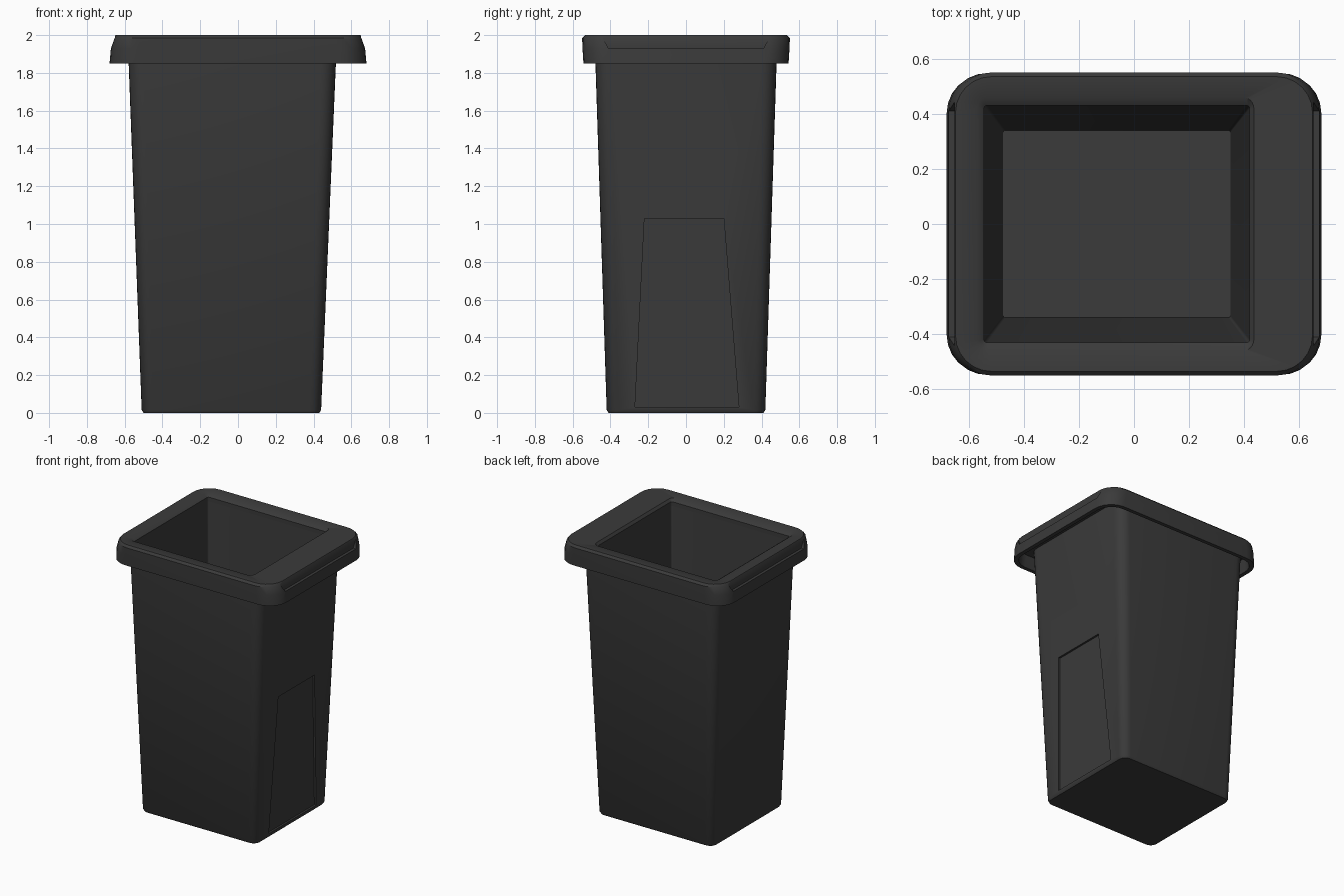
import bpy, bmesh, math

cube = bpy.data.objects.get("Cube")
if cube:
    bpy.data.objects.remove(cube)

plastic = bpy.data.materials.new("charcoal plastic")
plastic.use_nodes = True
colour = (0.043, 0.043, 0.043, 1)
plastic.diffuse_color = colour
plastic.node_tree.nodes["Principled BSDF"].inputs["Base Color"].default_value = colour


def ring(x0, x1, y, z, r, steps=6):
    """Rounded rectangle at height z, as a list of points."""
    points = []
    for k, (cx, cy) in enumerate([(x1 - r, y - r), (x0 + r, y - r),
                                  (x0 + r, r - y), (x1 - r, r - y)]):
        for i in range(steps + 1):
            a = math.pi / 2 * (k + i / steps)
            points.append((cx + r * math.cos(a), cy + r * math.sin(a), z))
    return points


def make_object(name, bm):
    bmesh.ops.recalc_face_normals(bm, faces=bm.faces)
    mesh = bpy.data.meshes.new(name)
    bm.to_mesh(mesh)
    bm.free()
    mesh.materials.append(plastic)
    obj = bpy.data.objects.new(name, mesh)
    bpy.context.collection.objects.link(obj)
    return obj


def loft(name, rings, closed=False):
    """Skin through the rings, ending in caps or joining back to the start."""
    bm = bmesh.new()
    loops = [[bm.verts.new(p) for p in points] for points in rings]
    pairs = list(zip(loops, loops[1:]))
    if closed:
        pairs.append((loops[-1], loops[0]))
    else:
        bm.faces.new(loops[0])
        bm.faces.new(loops[-1])
    for a, b in pairs:
        for i in range(len(a)):
            j = (i + 1) % len(a)
            bm.faces.new((a[i], a[j], b[j], b[i]))
    return make_object(name, bm)


def cut(target, quad, depth):
    """Subtract a prism made by pushing the quad outwards along x."""
    bm = bmesh.new()
    a = [bm.verts.new(p) for p in quad]
    b = [bm.verts.new((x + depth, y, z)) for x, y, z in quad]
    bm.faces.new(a)
    bm.faces.new(b)
    for i in range(4):
        j = (i + 1) % 4
        bm.faces.new((a[i], a[j], b[j], b[i]))
    cutter = make_object("cutter", bm)
    cutter.hide_render = True
    mod = target.modifiers.new("cut", "BOOLEAN")
    mod.object = cutter
    mod.operation = "DIFFERENCE"
    mod.solver = "EXACT"
    bpy.context.view_layer.objects.active = target
    bpy.ops.object.modifier_apply(modifier=mod.name)
    bpy.data.objects.remove(cutter)


# Tapered bin body: outer wall, then down the inside to the floor
body = loft("bin_body", [
    ring(-0.50, 0.43, 0.41, 0, 0.05),
    ring(-0.51, 0.44, 0.42, 0.015, 0.06),
    ring(-0.583, 0.523, 0.483, 1.96, 0.08),
    ring(-0.546, 0.421, 0.432, 1.96, 0.012),
    ring(-0.475, 0.35, 0.34, 0.05, 0.008),
])

# Shallow tapered recess low on the side wall
def recess_x(z):
    return 0.44 + 0.0427 * z - 0.015

cut(body, [(recess_x(z), y, z) for y, z in
           [(-0.27, 0.03), (0.28, 0.03), (0.20, 1.03), (-0.22, 1.03)]], 0.1)

# Overhanging rim, hollow underneath
rim = loft("rim", [
    ring(-0.545, 0.42, 0.43, 1.95, 0.012),
    ring(-0.545, 0.42, 0.43, 1.98, 0.012),
    ring(-0.57, 0.435, 0.46, 1.998, 0.04),
    ring(-0.648, 0.648, 0.535, 2, 0.13),
    ring(-0.657, 0.657, 0.55, 1.985, 0.14),
    ring(-0.673, 0.673, 0.548, 1.93, 0.14),
    ring(-0.68, 0.68, 0.543, 1.85, 0.14),
    ring(-0.65, 0.65, 0.515, 1.85, 0.12),
    ring(-0.64, 0.64, 0.515, 1.95, 0.12),
], closed=True)

# Grip notch along each end of the rim
for side in (-1, 1):
    cut(rim, [(side * 0.652, y, z) for y, z in
              [(-0.41, 1.93), (0.41, 1.93), (0.46, 2.02), (-0.46, 2.02)]], side * 0.1)

bpy.ops.object.select_all(action="DESELECT")
for obj in (body, rim):
    obj.select_set(True)
bpy.context.view_layer.objects.active = body
bpy.ops.object.shade_smooth_by_angle(angle=math.radians(35))
